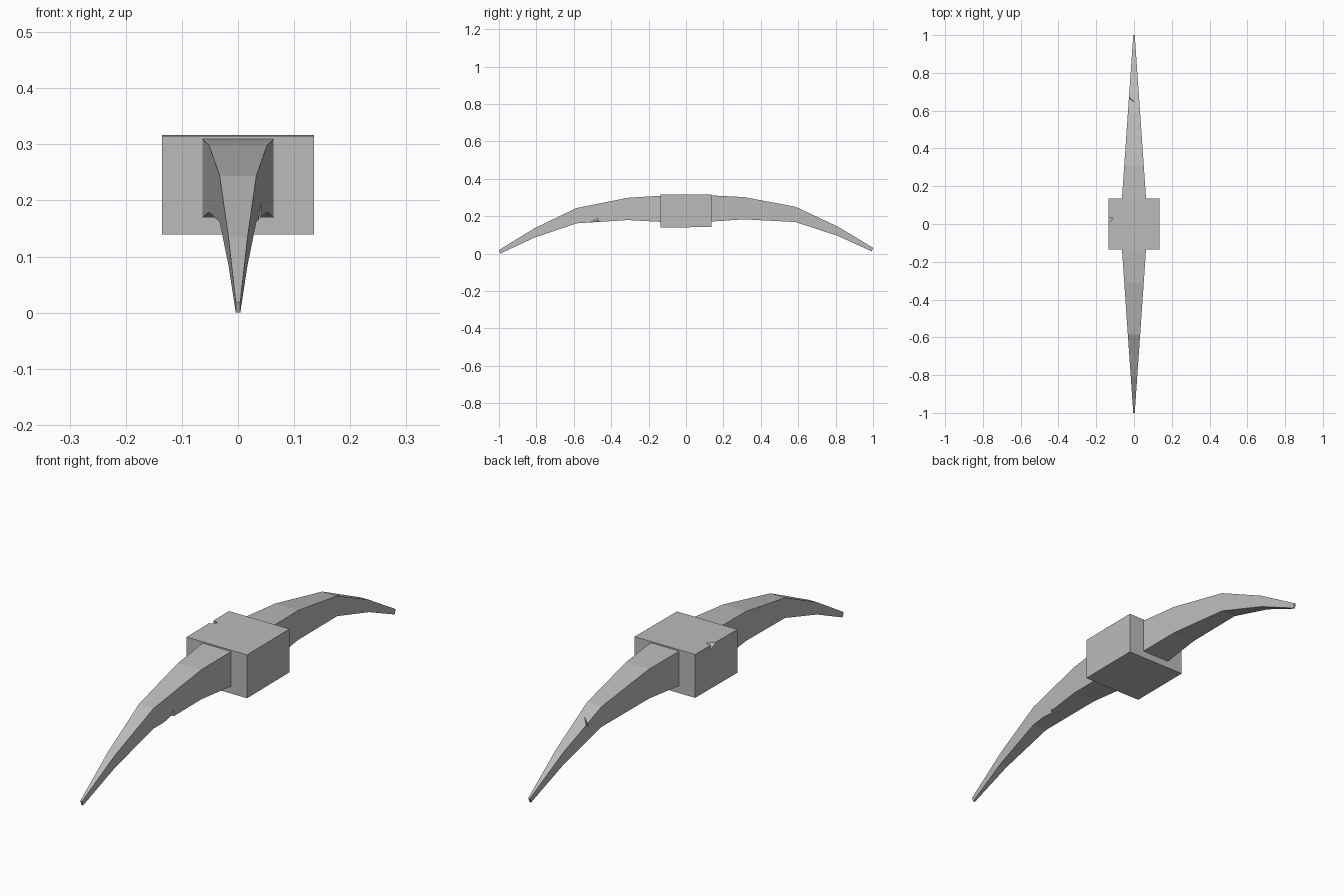
import bpy
import bmesh
from mathutils import Vector

default = bpy.data.objects.get("Cube")
if default:
    bpy.data.objects.remove(default, do_unlink=True)

steel = bpy.data.materials.new("grey steel")
steel.use_nodes = True
GREY = (0.5, 0.5, 0.5, 1)
steel.diffuse_color = GREY
steel.node_tree.nodes["Principled BSDF"].inputs["Base Color"].default_value = GREY

TILT = 0.006  # the head leans very slightly towards the front

# distance from the middle, top height, bottom height
PROFILE = [(0.1, 0.312, 0.168), (0.31, 0.3, 0.181), (0.585, 0.247, 0.165),
           (0.81, 0.14, 0.09), (1.0, 0.025, 0.006)]


def finish(bm, name):
    bmesh.ops.recalc_face_normals(bm, faces=bm.faces)
    mesh = bpy.data.meshes.new(name)
    bm.to_mesh(mesh)
    bm.free()
    mesh.materials.append(steel)
    obj = bpy.data.objects.new(name, mesh)
    bpy.context.collection.objects.link(obj)
    return obj


def half_width(d):
    return 0.073 - 0.069 * d


def arm(name, side):
    """Curved, tapering spike with a rectangular cross-section."""
    bm = bmesh.new()
    rings = []
    for d, top, bottom in PROFILE:
        w, y = half_width(d), side * d
        low = y if d < 1 else side * 0.993
        corners = [(-w, low, bottom), (w, low, bottom), (w, y, top), (-w, y, top)]
        rings.append([bm.verts.new((x, yy, z + TILT * yy)) for x, yy, z in corners])
    for a, b in zip(rings, rings[1:]):
        for i in range(4):
            j = (i + 1) % 4
            bm.faces.new((a[i], a[j], b[j], b[i]))
    bm.faces.new(rings[0])
    bm.faces.new(rings[-1])
    return finish(bm, name)


def chip(target, points):
    """Knock a small pointed chip out of an edge."""
    bm = bmesh.new()
    verts = [bm.verts.new(p) for p in points]
    bmesh.ops.convex_hull(bm, input=verts)
    cutter = finish(bm, "chip_cutter")
    cutter.hide_render = True
    cut = target.modifiers.new("chip", 'BOOLEAN')
    cut.operation = 'DIFFERENCE'
    cut.solver = 'EXACT'
    cut.object = cutter
    bpy.context.view_layer.update()
    graph = bpy.context.evaluated_depsgraph_get()
    mesh = bpy.data.meshes.new_from_object(target.evaluated_get(graph))
    target.modifiers.clear()
    target.data = mesh
    bpy.data.objects.remove(cutter, do_unlink=True)


# spikes
front_spike = arm("front_spike", -1)
back_spike = arm("back_spike", 1)

# central socket block
bm = bmesh.new()
bmesh.ops.create_cube(bm, size=1)
for v in bm.verts:
    v.co = Vector((v.co.x * 0.27, v.co.y * 0.27, 0.228 + v.co.z * 0.175))
    v.co.z += TILT * v.co.y
socket_block = finish(bm, "socket_block")

# chips: lower edge of the front spike, upper edges of the back spike and block
chip(front_spike, [(0.037, -0.525, 0.164), (0.042, -0.468, 0.199),
                   (0.026, -0.47, 0.16), (0.047, -0.465, 0.158)])
chip(back_spike, [(-0.03, 0.685, 0.212), (0.008, 0.64, 0.227),
                  (-0.03, 0.665, 0.195), (-0.024, 0.672, 0.235)])
chip(socket_block, [(-0.137, 0.0, 0.314), (-0.11, 0.03, 0.317),
                    (-0.137, 0.04, 0.295), (-0.14, 0.035, 0.322)])
